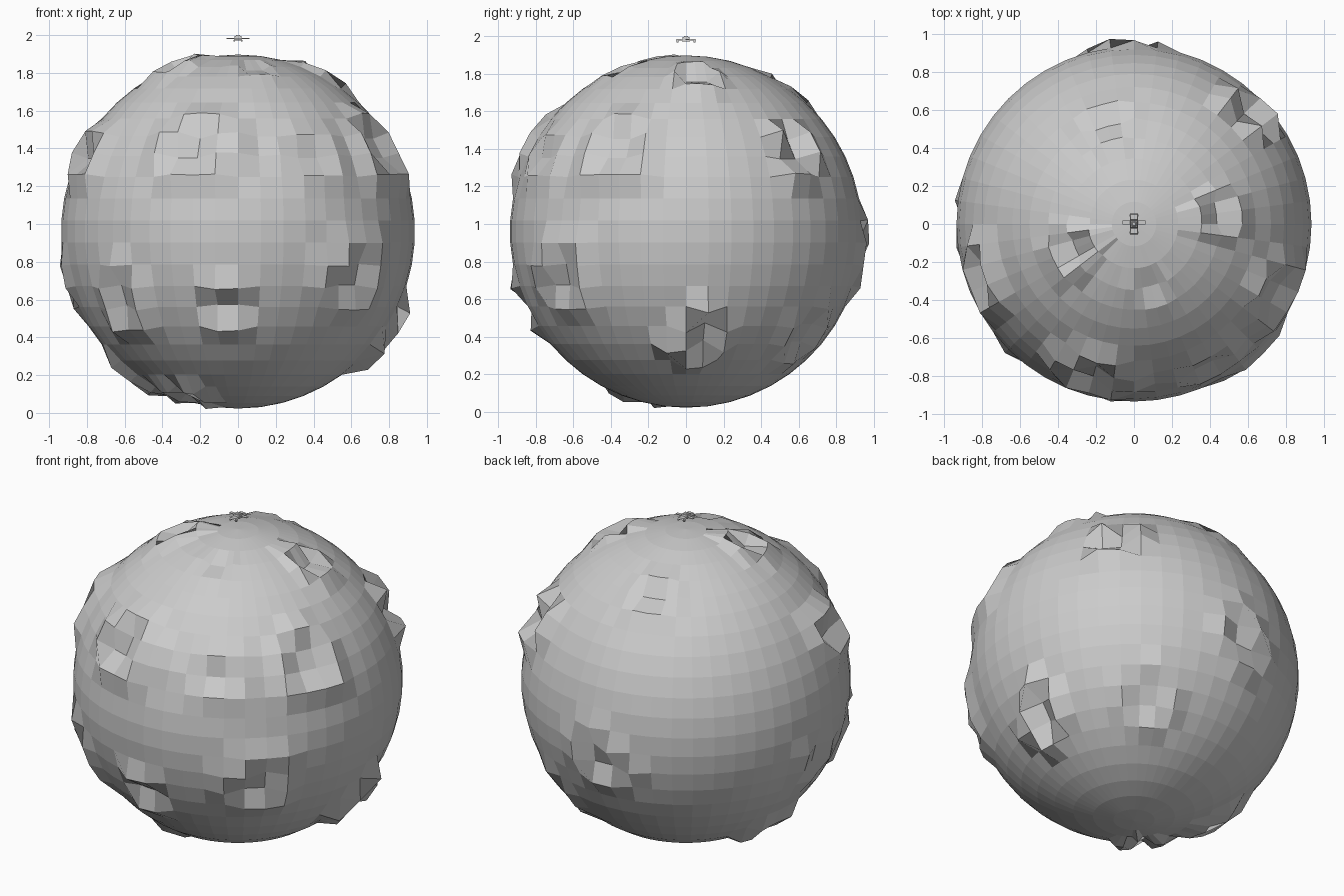
import bpy, bmesh, math, random
from mathutils import Vector, Matrix

random.seed(4)
R, CZ = 0.937, 0.96

grey = bpy.data.materials.new("rock grey")
grey.diffuse_color = (0.6, 0.6, 0.6, 1)


def finish(bm, name):
    me = bpy.data.meshes.new(name)
    bm.to_mesh(me)
    bm.free()
    me.materials.append(grey)
    ob = bpy.data.objects.new(name, me)
    bpy.context.collection.objects.link(ob)
    return ob


# crater centres (x, y, z), floor radius, rim height, floor depth
craters = [
    ((-0.22, -0.80, 1.39), 0.15, 0.045, 0.02),
    ((0.40, -0.75, 1.35), 0.14, 0.025, 0.02),
    ((0.75, -0.38, 1.39), 0.15, 0.045, 0.02),
    ((0.62, 0.58, 1.40), 0.12, 0.065, 0.03),
    ((-0.80, -0.29, 1.38), 0.13, 0.05, 0.03),
    ((0.76, 0.08, 0.40), 0.12, 0.075, 0.03),
    ((0.62, -0.66, 0.72), 0.15, 0.04, 0.02),
    ((-0.05, -0.86, 0.56), 0.10, 0.05, 0.03),
    ((-0.60, -0.62, 0.60), 0.13, 0.05, 0.02),
    ((-0.92, 0.00, 0.70), 0.12, 0.03, 0.02),
    ((-0.05, 0.92, 0.82), 0.13, 0.045, 0.02),
    ((0.42, 0.63, 0.40), 0.12, 0.03, 0.02),
    ((-0.55, 0.05, 0.22), 0.11, 0.05, 0.02),
    ((-0.28, -0.28, 0.11), 0.11, 0.045, 0.02),
    ((-0.32, -0.15, 1.82), 0.10, 0.035, 0.03),
    ((0.45, 0.05, 1.78), 0.10, 0.035, 0.03),
    ((-0.15, 0.56, 1.70), 0.11, 0.02, 0.03),
    ((0.08, -0.34, 1.81), 0.08, 0.01, 0.02),
]

# asteroid: low-poly ball pushed in and out around each crater
bm = bmesh.new()
bmesh.ops.create_uvsphere(bm, u_segments=48, v_segments=25, radius=R)
dirs = [(Vector(c) - Vector((0, 0, CZ))).normalized() for c, *_ in craters]
for v in bm.verts:
    n = v.co.normalized()
    off = 0
    for d, (_, rad, rim, deep) in zip(dirs, craters):
        a = n.angle(d) * R
        if a < rad * 0.75:
            off = -deep
        elif a < rad * 1.6:
            off = rim * random.uniform(0.7, 1.1)
    v.co = n * (R + off) + Vector((0, 0, CZ))
finish(bm, "asteroid")


def box(bm, size, loc, taper=1.0):
    vs = bmesh.ops.create_cube(bm, size=1, matrix=Matrix.Translation(loc)
                               @ Matrix.Diagonal((*size, 1)))["verts"]
    for v in vs:
        if v.co.z > loc[2]:
            v.co.x = loc[0] + (v.co.x - loc[0]) * taper
            v.co.y = loc[1] + (v.co.y - loc[1]) * taper


# tiny craft hovering over the top
bm = bmesh.new()
box(bm, (0.044, 0.044, 0.022), (0, 0, 1.983), 0.8)
box(bm, (0.026, 0.026, 0.006), (0, 0, 1.997), 0.7)
for s in (-1, 1):
    box(bm, (0.040, 0.020, 0.004), (s * 0.040, 0.008, 1.982))
    box(bm, (0.044, 0.034, 0.010), (0, s * 0.037, 1.980), 0.8)
    for t in (-1, 1):
        box(bm, (0.008, 0.012, 0.010), (s * 0.020, t * 0.045, 1.970))
finish(bm, "small_craft")
